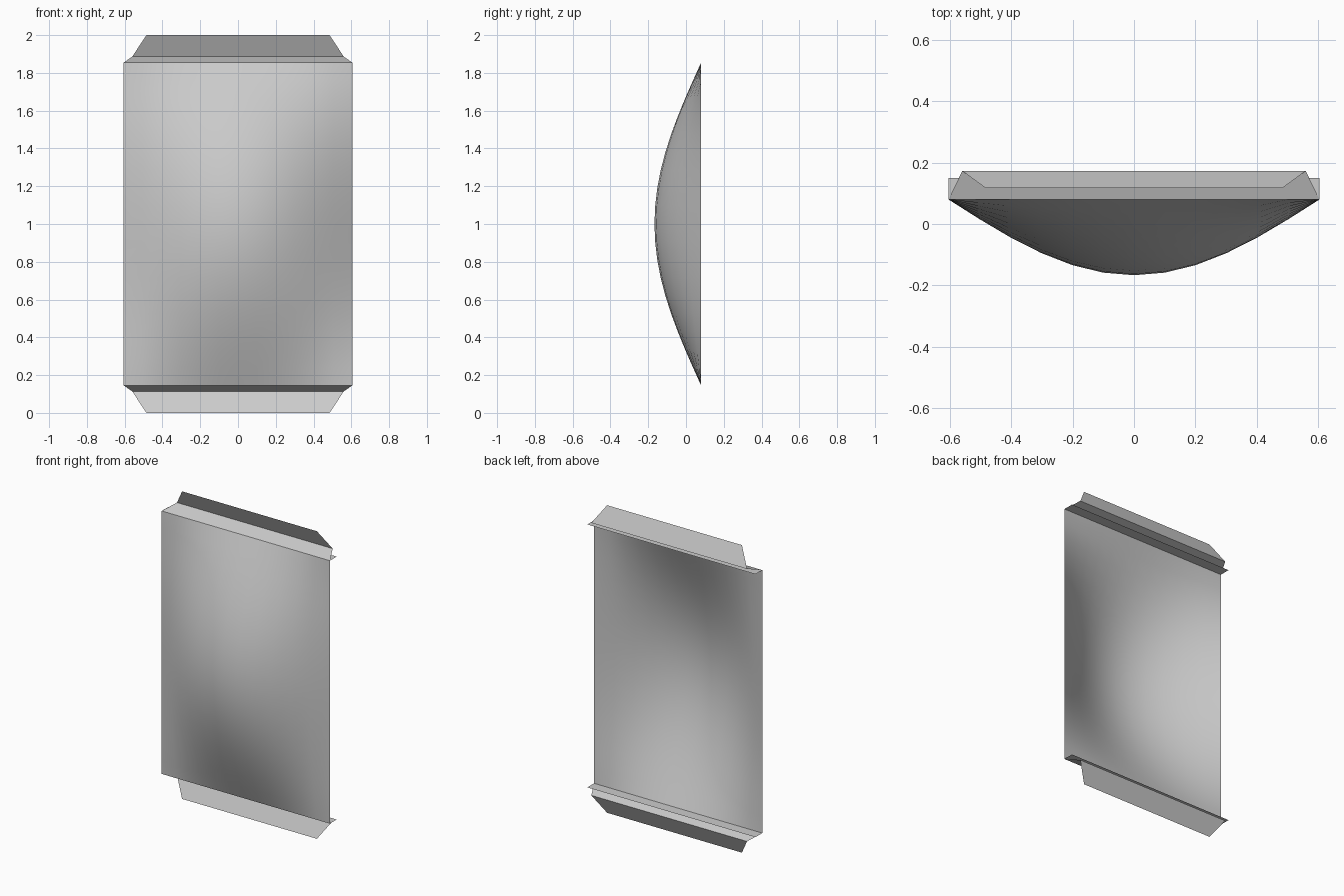
import bpy
import math

cube = bpy.data.objects.get("Cube")
if cube:
    bpy.data.objects.remove(cube, do_unlink=True)

HALF_W, HALF_H, MID = 0.605, 0.855, 1.0
EDGE_Y, BULGE = 0.08, 0.247
COLS, ROWS = 12, 18

# Single grey sheet material
grey = bpy.data.materials.new("plain_grey")
grey.use_nodes = True
colour = (0.6, 0.6, 0.6, 1.0)
grey.diffuse_color = colour
grey.node_tree.nodes["Principled BSDF"].inputs["Base Color"].default_value = colour


def add_sheet(name, rows, flip=False, smooth=False):
    """Skin a list of equally long point rows with quads."""
    n = len(rows[0])
    verts = [p for row in rows for p in row]
    faces = []
    for r in range(len(rows) - 1):
        for c in range(n - 1):
            a = r * n + c
            quad = (a, a + 1, a + n + 1, a + n)
            faces.append(quad[::-1] if flip else quad)
    mesh = bpy.data.meshes.new(name)
    mesh.from_pydata(verts, [], faces)
    mesh.materials.append(grey)
    mesh.polygons.foreach_set("use_smooth", [smooth] * len(faces))
    mesh.update()
    obj = bpy.data.objects.new(name, mesh)
    bpy.context.collection.objects.link(obj)
    return obj


def panel_point(u, v):
    depth = BULGE * math.cos(u * math.pi / 2) * math.cos(v * math.pi / 2)
    return (u * HALF_W, EDGE_Y - depth, MID + v * HALF_H)


# Cushion-shaped front panel, open at the back
add_sheet("bulged_panel",
          [[panel_point(2 * c / COLS - 1, 2 * r / ROWS - 1) for c in range(COLS + 1)]
           for r in range(ROWS + 1)], smooth=True)

# Folded flap and flat rim at each end: half width, y, height from the middle
flap = [(HALF_W, EDGE_Y, HALF_H), (0.56, 0.173, 0.886), (0.485, 0.118, 1.0)]
rim = [(HALF_W, EDGE_Y, HALF_H), (HALF_W, 0.15, HALF_H)]
for end, sign in (("top", 1), ("bottom", -1)):
    for part, profile in (("flap", flap), ("rim", rim)):
        rows = [[(-w, y, MID + sign * h), (w, y, MID + sign * h)] for w, y, h in profile]
        add_sheet(f"{end}_{part}", rows, flip=sign < 0)
